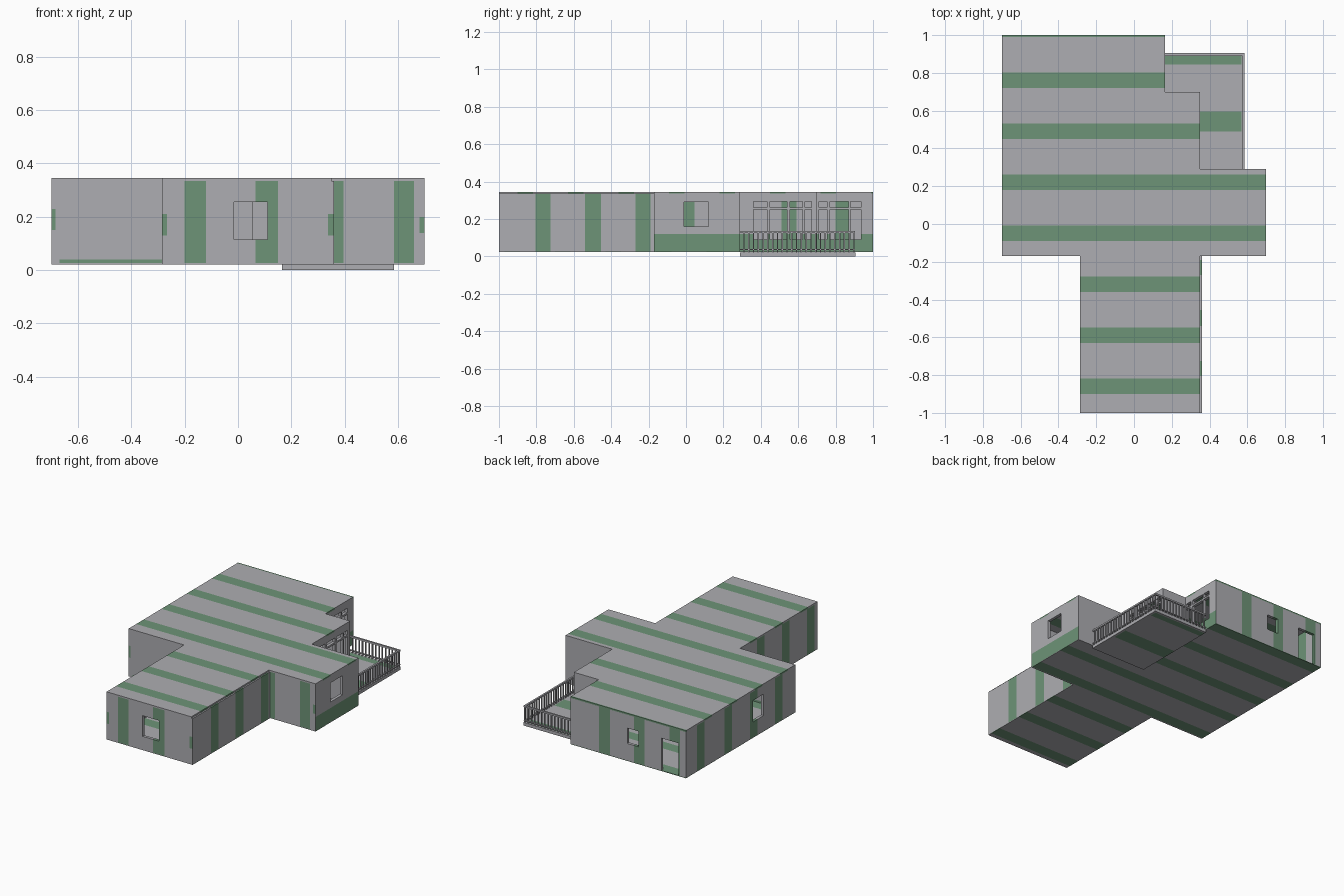
import bpy, bmesh

if "Cube" in bpy.data.objects:
    bpy.data.objects.remove(bpy.data.objects["Cube"])

# ---------- colours ----------
def material(name, rgb):
    m = bpy.data.materials.new(name)
    m.diffuse_color = (*rgb, 1)
    m.use_nodes = True
    m.node_tree.nodes["Principled BSDF"].inputs["Base Color"].default_value = m.diffuse_color
    return m

GREY = material("plain_grey", (0.42, 0.42, 0.445))
GREEN = material("muted_green", (0.155, 0.295, 0.185))


def within(p, boxes):
    return any(a <= p[0] <= b and c <= p[1] <= d for a, b, c, d in boxes)


def panel(name, us, vs, solid, green, place, caps="uv"):
    """Slab cut into a grid; cells may be open or green. place(u, v, layer) gives the 3D point."""
    us, vs = sorted(set(us)), sorted(set(vs))
    bm, cache = bmesh.new(), {}

    def vert(i, j, k):
        if (i, j, k) not in cache:
            cache[i, j, k] = bm.verts.new(place(us[i], vs[j], k))
        return cache[i, j, k]

    def mid(i, j):
        return (us[i] + us[i + 1]) / 2, (vs[j] + vs[j + 1]) / 2

    nu, nv = len(us) - 1, len(vs) - 1
    for i in range(nu):
        for j in range(nv):
            if not solid(mid(i, j)):
                continue
            mat = 1 if green(mid(i, j)) else 0
            ring = [(i, j), (i + 1, j), (i + 1, j + 1), (i, j + 1)]
            for k in (0, 1):
                bm.faces.new([vert(a, b, k) for a, b in ring]).material_index = mat
            steps = [(0, -1), (1, 0), (0, 1), (-1, 0)]
            for s, (di, dj) in enumerate(steps):
                a, b = i + di, j + dj
                if 0 <= a < nu and 0 <= b < nv:
                    if solid(mid(a, b)):
                        continue
                elif ("u" if di else "v") not in caps:
                    continue
                p, q = ring[s], ring[(s + 1) % 4]
                f = bm.faces.new([vert(*p, 0), vert(*q, 0), vert(*q, 1), vert(*p, 1)])
                f.material_index = mat
    bmesh.ops.recalc_face_normals(bm, faces=bm.faces[:])
    finish(name, bm)


def finish(name, bm):
    me = bpy.data.meshes.new(name)
    bm.to_mesh(me)
    bm.free()
    me.materials.append(GREY)
    me.materials.append(GREEN)
    bpy.context.collection.objects.link(bpy.data.objects.new(name, me))


def add_box(bm, x0, x1, y0, y1, z0, z1):
    for v in bmesh.ops.create_cube(bm, size=1)["verts"]:
        v.co = ((x0 + x1) / 2 + v.co.x * (x1 - x0),
                (y0 + y1) / 2 + v.co.y * (y1 - y0),
                (z0 + z1) / 2 + v.co.z * (z1 - z0))


# ---------- roof and floor ----------
def plan(wing_right):
    return [(-0.70, 0.70, -0.17, 0.29), (-0.70, 0.35, 0.29, 0.70),
            (-0.70, 0.165, 0.70, 1.0), (-0.285, wing_right, -1.0, -0.17)]


def slab(name, boxes, bands, z0, z1):
    us = [x for b in boxes for x in b[:2]] + [x for b in bands for x in b[:2]]
    vs = [y for b in boxes for y in b[2:]] + [y for b in bands for y in b[2:]]
    panel(name, us, vs, lambda p: within(p, boxes), lambda p: within(p, bands),
          lambda u, v, k: (u, v, (z0, z1)[k]))


def bands(start):
    return [(-0.70, 0.70, start - 0.27 * i, min(1, start + 0.082 - 0.27 * i)) for i in range(8)]


ROOF_Z, WALL_Z, FLOOR_Z = 0.345, 0.335, 0.026
slab("roof", plan(0.35), bands(0.99), WALL_Z, ROOF_Z)
slab("floor", plan(0.36), bands(0.92), 0.022, FLOOR_Z)
slab("deck", [(0.165, 0.585, 0.29, 0.905)],
     [(0.165, 0.57, 0.845, 0.89), (0.165, 0.57, 0.49, 0.595)], 0.0, 0.0215)


# ---------- walls ----------
def wall(name, facing, at, u0, u1, holes=(), stripes=(), patches=(), t=0.02):
    green = [(a, b, FLOOR_Z, WALL_Z) for a, b in stripes] + list(patches)
    rects = list(holes) + green
    us = [u0, u1] + [min(max(u, u0), u1) for r in rects for u in r[:2]]
    vs = [FLOOR_Z, WALL_Z] + [max(v, FLOOR_Z) for r in rects for v in r[2:]]
    inner = at - t if facing[0] == "+" else at + t

    def place(u, v, k):
        d = (at, inner)[k]
        return (d, u, v) if facing[1] == "x" else (u, d, v)

    panel(name, us, vs, lambda p: not within(p, holes), lambda p: within(p, green), place, "v")


def panes(spans):
    # transom light above a tall pane
    return [(a, b, z0, z1) for a, b in spans for z0, z1 in ((0.09, 0.25), (0.262, 0.292))]


def base_band(u0, u1):
    return [(u0, u1, FLOOR_Z, 0.12)]


# front wing
wall("wing_front_wall", "-y", -1.0, -0.285, 0.36,
     holes=[(-0.015, 0.11, 0.115, 0.255)],
     stripes=[(-0.20, -0.12), (0.065, 0.15)],
     patches=[(-0.285, -0.267, 0.13, 0.21), (0.337, 0.36, 0.13, 0.21)])
wall("wing_right_wall", "+x", 0.36, -1.0, -0.17,
     stripes=[(-0.805, -0.725), (-0.54, -0.455), (-0.27, -0.19)])
wall("wing_left_wall", "-x", -0.285, -1.0, -0.17,
     stripes=[(-0.97, -0.89), (-0.70, -0.62), (-0.435, -0.355)])
# main block, front side
wall("main_front_left_wall", "-y", -0.17, -0.70, -0.285,
     patches=[(-0.67, -0.285, FLOOR_Z, 0.04), (-0.70, -0.685, 0.15, 0.23)])
wall("main_front_right_wall", "-y", -0.17, 0.36, 0.70,
     stripes=[(0.36, 0.395), (0.585, 0.66)], patches=[(0.68, 0.70, 0.14, 0.20)])
# right side, stepping back around the deck
wall("main_right_wall", "+x", 0.70, -0.17, 0.29,
     holes=[(-0.01, 0.12, 0.16, 0.29)], patches=base_band(-0.17, 0.29))
wall("deck_end_wall", "+y", 0.29, 0.35, 0.70)
wall("deck_window_wall", "+x", 0.35, 0.29, 0.70,
     holes=panes([(0.362, 0.432), (0.448, 0.54), (0.555, 0.622), (0.635, 0.672)]),
     patches=base_band(0.29, 0.70))
wall("deck_step_wall", "+y", 0.70, 0.165, 0.35)
wall("rear_window_wall", "+x", 0.165, 0.70, 1.0,
     holes=panes([(0.71, 0.755), (0.77, 0.868), (0.88, 0.935)]),
     patches=base_band(0.70, 1.0))
# back and left
wall("back_wall", "+y", 1.0, -0.70, 0.165,
     holes=[(-0.345, -0.26, 0.14, 0.245), (-0.645, -0.515, FLOOR_Z, 0.245)],
     stripes=[(-0.13, -0.05), (-0.39, -0.31), (-0.655, -0.575)])
wall("left_wall", "-x", -0.70, -0.17, 1.0,
     holes=[(0.17, 0.28, 0.13, 0.275)],
     stripes=[(0.80, 0.88), (0.51, 0.59), (0.235, 0.315), (-0.035, 0.045)])
# inner partition between wing and main block, with a passage
wall("inner_partition", "+y", -0.16, -0.285, 0.36,
     holes=[(-0.10, 0.055, FLOOR_Z, 0.26)])

# ---------- deck railing ----------
bm = bmesh.new()
DECK_TOP, RAIL_LOW, RAIL_TOP = 0.0215, 0.124, 0.135
X0, X1, Y0, Y1 = 0.165, 0.584, 0.29, 0.904
W = 0.012
for z0, z1 in ((RAIL_LOW, RAIL_TOP), (0.033, 0.038)):
    add_box(bm, X1 - W, X1, Y0, Y1, z0, z1)
    add_box(bm, X0, X1 - W, Y1 - W, Y1, z0, z1)
finish("deck_rails", bm)

bm = bmesh.new()
H = 0.0035
cx, cy = X1 - W / 2, Y1 - W / 2
spots = [(cx, Y0 + 0.02 + (cy - Y0 - 0.02) * i / 23) for i in range(24)]
spots += [(X0 + 0.015 + (cx - X0 - 0.015) * i / 16, cy) for i in range(16)]
for x, y in spots:
    add_box(bm, x - H, x + H, y - H, y + H, DECK_TOP, RAIL_LOW)
finish("deck_balusters", bm)
